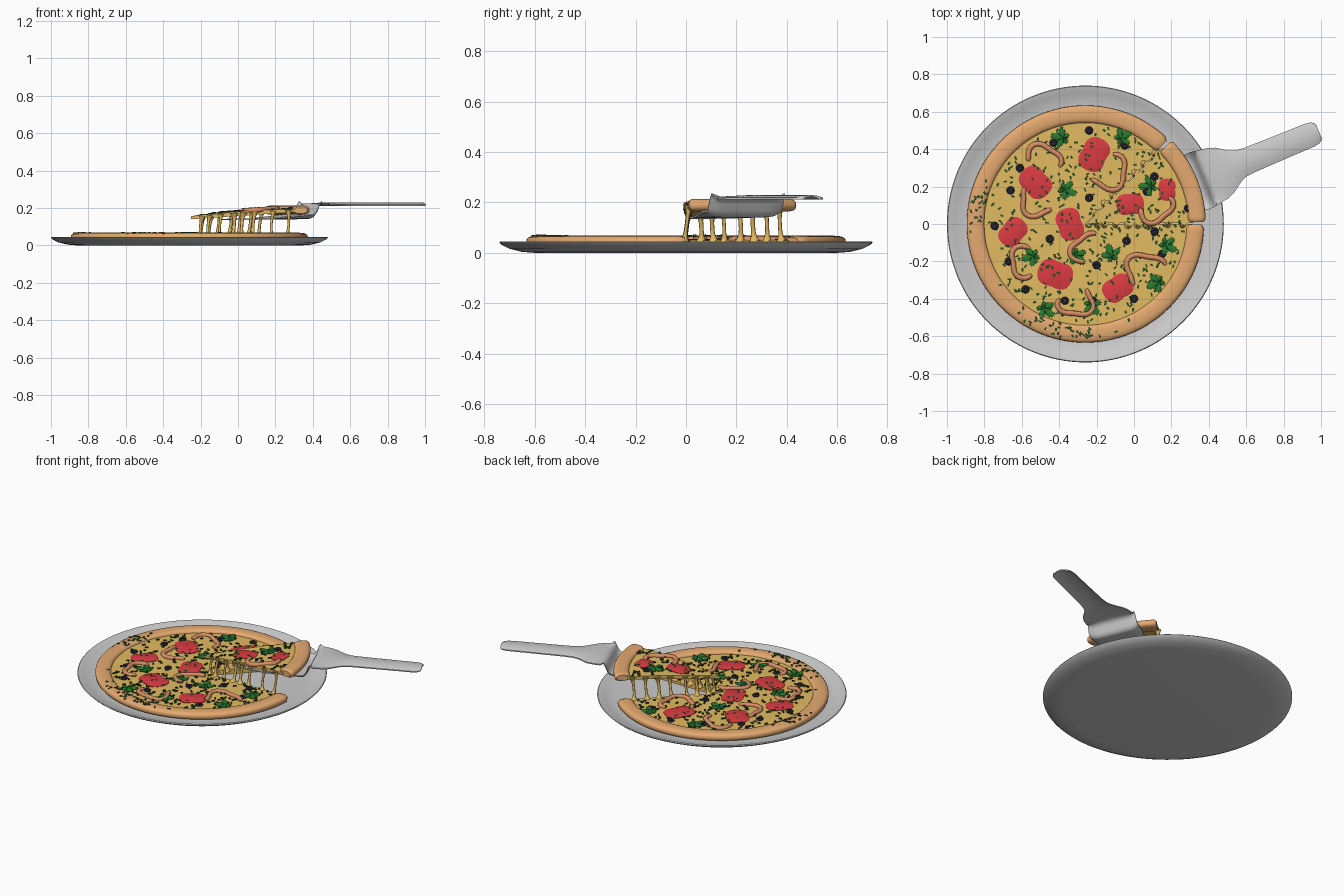
import bpy, math, random
from math import sin, cos, pi, radians
from mathutils import Vector

if "Cube" in bpy.data.objects:
    bpy.data.objects.remove(bpy.data.objects["Cube"])

random.seed(4)
CX = -0.26                       # pizza centre on x
CUT = radians(45)                # slice covers 0..45 degrees
BIS = CUT / 2
D, N = Vector((cos(BIS), sin(BIS), 0)), Vector((-sin(BIS), cos(BIS), 0))
TOP = .049                       # height of the cheese


def mat(name, c):
    m = bpy.data.materials.new(name)
    m.diffuse_color = (*c, 1)
    m.use_nodes = True
    m.node_tree.nodes["Principled BSDF"].inputs["Base Color"].default_value = m.diffuse_color
    return m


CHEESE = mat("cheese", (0.76, 0.50, 0.12))
CRUST = mat("crust", (0.78, 0.40, 0.16))
RED = mat("tomato", (0.72, 0.045, 0.055))
BLACK = mat("olive", (0.012, 0.014, 0.03))
PINK = mat("onion", (0.70, 0.27, 0.13))
GREEN = mat("leaf", (0.02, 0.20, 0.03))
HERB = mat("herb", (0.02, 0.07, 0.02))


def lift(p):
    """Raise a point with the slice: tip droops, crust end highest."""
    u = (p - Vector((CX, 0, 0))).dot(D)
    k = max(0, 1 - u / 0.6)
    return p + D * 0.01 + Vector((0, 0, 0.146 - 0.04 * k * k))


def in_slice(x, y):
    return 0 < math.atan2(y, x - CX) < CUT


class Part:
    """Collects vertices and faces of one object."""
    def __init__(self):
        self.v, self.f = [], []

    def add(self, verts, faces, lifted=False):
        o = len(self.v)
        self.v += [lift(Vector(p)) if lifted else Vector(p) for p in verts]
        self.f += [[i + o for i in f] for f in faces]

    def build(self, name, m=None, angle=40):
        me = bpy.data.meshes.new(name)
        me.from_pydata(self.v, [], self.f)
        ob = bpy.data.objects.new(name, me)
        bpy.context.collection.objects.link(ob)
        if m:
            me.materials.append(m)
        for o in bpy.context.selected_objects:
            o.select_set(False)
        ob.select_set(True)
        bpy.context.view_layer.objects.active = ob
        bpy.ops.object.mode_set(mode='EDIT')
        bpy.ops.mesh.select_all(action='SELECT')
        bpy.ops.mesh.remove_doubles(threshold=0.0002)
        bpy.ops.mesh.normals_make_consistent(inside=False)
        bpy.ops.object.mode_set(mode='OBJECT')
        bpy.ops.object.shade_smooth_by_angle(angle=radians(angle))
        return ob


def loft(part, rings, lifted=False, loop=False):
    """Skin closed rings; cap the ends unless it loops."""
    n, k = len(rings[0]), len(rings)
    faces = [(a * n + i, a * n + (i + 1) % n, (a + 1) % k * n + (i + 1) % n, (a + 1) % k * n + i)
             for a in range(k if loop else k - 1) for i in range(n)]
    if not loop:
        faces += [tuple(range(n)), tuple(range((k - 1) * n, k * n))]
    part.add([p for r in rings for p in r], faces, lifted)


def sweep(name, prof, a0, a1, seg, m=None, lifted=False, bump=0, soft=False):
    """Revolve a profile around the pizza centre."""
    p, rings, full = Part(), [], a1 - a0 > 6.28
    cr = sum(q[0] for q in prof) / len(prof)
    cz = sum(q[1] for q in prof) / len(prof)
    for s in range(seg if full else seg + 1):
        a = a0 + (a1 - a0) * s / seg
        e = min(a - a0, a1 - a) / 0.035 if soft else 1
        k = 0.72 + 0.28 * math.sqrt(max(0, 1 - (1 - min(e, 1)) ** 2))
        ring = []
        for r, z in prof:
            r, z = cr + (r - cr) * k, cz + (z - cz) * k
            x, y = CX + r * cos(a), r * sin(a)
            if z > 0.04:
                z += bump * sin(x * 31 + 2) * sin(y * 27 + 1)
            ring.append((x, y, z))
        rings.append(ring)
    loft(p, rings, lifted, full)
    return p.build(name, m)


def tube(part, path, radii, n=8, lifted=False):
    rings = []
    for i, p in enumerate(path):
        t = (path[min(i + 1, len(path) - 1)] - path[max(i - 1, 0)]).normalized()
        a = t.cross(Vector((0.31, 0.2, 1) if abs(t.z) < 0.7 else (1, 0, 0))).normalized()
        b = t.cross(a)
        rings.append([p + (a * cos(2 * pi * j / n) + b * sin(2 * pi * j / n)) * radii[i] for j in range(n)])
    loft(part, rings, lifted)


# Tray
sweep("tray", [(0, 0), (.6, 0), (.65, .004), (.70, .016), (.73, .031), (.74, .041), (.736, .045), (.728, .044),
               (.70, .034), (.66, .022), (.62, .018), (0, .018)], 0, 2 * pi, 128)


# Pizza and lifted slice: cheese bed plus rounded crust
def bed(low):
    return [(0, low), (0, TOP)] + [(.055 * i, TOP) for i in range(1, 11)] + [(.57, TOP), (.57, low)]


rim = [(.587 + .047 * math.copysign(abs(cos(t)) ** .8, cos(t)), .043 + .025 * math.copysign(abs(sin(t)) ** .7, sin(t)))
       for t in [2 * pi * i / 20 for i in range(20)]]
sweep("pizza_cheese", bed(.019), CUT, 2 * pi, 84, CHEESE, bump=.002)
sweep("pizza_crust", rim, CUT + .012, 2 * pi - .006, 160, CRUST, soft=True)
sweep("slice_cheese", bed(.034), .004, CUT - .004, 14, CHEESE, True, .002)
sweep("slice_crust", rim, .012, CUT - .012, 40, CRUST, True, soft=True)

# Stretched cheese strings on both cut edges
strings = Part()
for ang, dists in ((0, (.06, .1, .16, .23, .28, .34, .44, .52)), (CUT, (.08, .15, .21, .3, .38, .45, .53))):
    for d in dists:
        s = 1 if ang else -1
        side = Vector((-sin(ang), cos(ang), 0)) * s
        base = Vector((CX + d * cos(ang), d * sin(ang), .042))
        lo, hi = base + side * .006, lift(base) - side * .008
        w, sway = random.uniform(.009, .013), random.uniform(-.008, .008)
        path, rad = [], []
        for i in range(11):
            t = i / 10
            path.append(lo.lerp(hi, t) + Vector((cos(ang), sin(ang), 0)) * sway * sin(pi * t))
            rad.append(w * (.7 + 1.3 * abs(2 * t - 1) ** 4))
        tube(strings, path, rad)
strings.build("cheese_strings", CHEESE, 60)

# Server: flat blade, step up, flared neck, long arched handle
stations = [(.20, .05, .142), (.40, .11, .145), (.60, .158, .147), (.64, .16, .148), (.655, .16, .153), (.668, .16, .17),
            (.68, .158, .2), (.69, .156, .217), (.71, .153, .225), (.76, .145, .229), (.80, .13, .230), (.83, .108, .230),
            (.86, .088, .230), (.89, .076, .230), (.94, .071, .230), (1.1, .068, .230), (1.29, .066, .230),
            (1.32, .061, .230), (1.337, .05, .230), (1.343, .035, .230)]
server, rings = Part(), []
for u, w, z in stations:
    ring = []
    for side, dz in ((1, 0), (-1, -.007)):
        for j in range(13):
            v = side * (j / 6 - 1)
            arch = -.011 * v * v * min(1, (u - .69) / .1) if u > .69 else .02 * v ** 8 * (u > .5)
            ring.append(Vector((CX, 0, z + dz + arch)) + D * u + N * (v * w - .02))
    rings.append(ring)
loft(server, rings)
server.build("server", None, 50)

# Tomato slices: two-lobed flat pieces
tomato = Part()
for x, y, r, rot in ((-.21, .37, .1, 1.1), (-.525, .225, .098, 2.3), (-.34, 0, .094, 1.9), (-.645, -.045, .088, .9),
                     (-.42, -.265, .102, 2.8), (-.085, -.345, .09, .6), (-.03, .1, .08, .1), (.17, .18, .064, 1.6)):
    rings = []
    for k, z in ((1, TOP - .006), (1, TOP + .003), (.93, TOP + .005)):
        ring = []
        for t in [2 * pi * i / 40 for i in range(40)]:
            q = r * k * (.85 + .13 * cos(2 * t - 2 * rot) - .05 * cos(4 * t - 4 * rot) + .04 * sin(t - rot))
            ring.append((x + q * cos(t), y + q * sin(t), z))
        rings.append(ring)
    loft(tomato, rings, in_slice(x, y))
tomato.build("tomato_slices", RED)

# Olive rings
olives = Part()
for x, y in ((-.43, .435), (-.24, .5), (-.05, .42), (-.61, .3), (-.66, .18), (-.745, -.01), (-.24, .14), (-.67, -.2),
             (-.58, -.35), (-.37, -.41), (-.22, -.41), (-.04, -.09), (.11, -.04), (0, -.4), (-.2, -.22), (.15, -.16),
             (-.45, -.08), (.1, .25), (.28, .08), (.06, .17)):
    rings = [[(x + (.0125 + .009 * cos(b)) * cos(a), y + (.0125 + .009 * cos(b)) * sin(a), TOP + .004 + .008 * sin(b))
              for b in [2 * pi * j / 8 for j in range(8)]] for a in [2 * pi * i / 16 for i in range(16)]]
    loft(olives, rings, in_slice(x, y), True)
olives.build("olive_rings", BLACK, 70)

# Curled onion strips
onion = Part()
for x, y, r, a0, turn in ((-.49, .34, .09, -.4, 3.6), (-.14, .28, .1, 3.6, 4.0), (-.51, .13, .095, 2.4, 3.2),
                          (-.24, -.14, .09, 1.2, 3.2), (-.57, -.2, .09, 1.4, 3.6), (-.31, -.41, .09, 3.0, 4.2),
                          (.06, -.25, .1, .3, 3.8), (.1, .09, .09, 3.3, 3.6)):
    path, m = [], 18
    for i in range(m + 1):
        a = a0 + turn * i / m
        k = r * (1 + .16 * sin(3 * a + x * 9))
        path.append(Vector((x + k * cos(a), y + k * .9 * sin(a), TOP + .003)))
    tube(onion, path, [.008] + [.0145] * (m - 1) + [.008], 8, in_slice(x, y))
onion.build("onion_strips", PINK, 60)

# Herb leaves: serrated fan-shaped sprigs with a raised centre
leaves = Part()
for x, y in ((-.38, .46), (-.07, .46), (-.37, .185), (-.31, -.165), (-.54, -.17), (-.12, -.17), (.17, -.11), (.13, -.31),
             (-.48, -.45), (-.23, -.43), (.08, .2)):
    rot, n = random.uniform(0, 6.28), 60
    edge = []
    for i in range(n):
        t = 2 * pi * i / n
        r = .068 * (.45 + .55 * abs(cos(2.5 * t)) ** .8) * (1 if i % 2 else .82) * (.8 + .25 * cos(t))
        edge.append((x + r * cos(t + rot), y + r * sin(t + rot), TOP + .008 + .004 * cos(5 * t)))
    low = [(p[0], p[1], p[2] - .004) for p in edge]
    leaves.add(edge + low + [(x, y, TOP + .014), (x, y, TOP + .003)],
               [(i, (i + 1) % n, 2 * n) for i in range(n)] + [(n + i, 2 * n + 1, n + (i + 1) % n) for i in range(n)]
               + [(i, n + i, n + (i + 1) % n, (i + 1) % n) for i in range(n)], in_slice(x, y))
leaves.build("herb_leaves", GREEN, 30)

# Dried herb flecks on the cheese and in clusters on the crust
flecks = Part()
spots = [(.53 * math.sqrt(random.random()), random.uniform(0, 2 * pi)) for _ in range(430)]
spots += [(random.uniform(.55, .62), random.gauss(c, s)) for c, s, n in ((3.0, .14, 24), (4.5, .25, 45)) for _ in range(n)]
for r, a in spots:
    x, y, t = CX + r * cos(a), r * sin(a), random.uniform(0, pi)
    z = TOP + .003 if r < .54 else .044 + .025 * math.sqrt(max(0, 1 - ((r - .587) / .047) ** 2))
    l, w = random.uniform(.007, .011), random.uniform(.004, .006)
    box = [(x + i * l * cos(t) - j * w * sin(t), y + i * l * sin(t) + j * w * cos(t), z + k * .003)
           for k in (-1, 1) for i, j in ((-1, -1), (1, -1), (1, 1), (-1, 1))]
    flecks.add(box, [(0, 1, 2, 3), (4, 5, 6, 7), (0, 1, 5, 4), (1, 2, 6, 5), (2, 3, 7, 6), (3, 0, 4, 7)], in_slice(x, y))
flecks.build("herb_flecks", HERB, 30)
